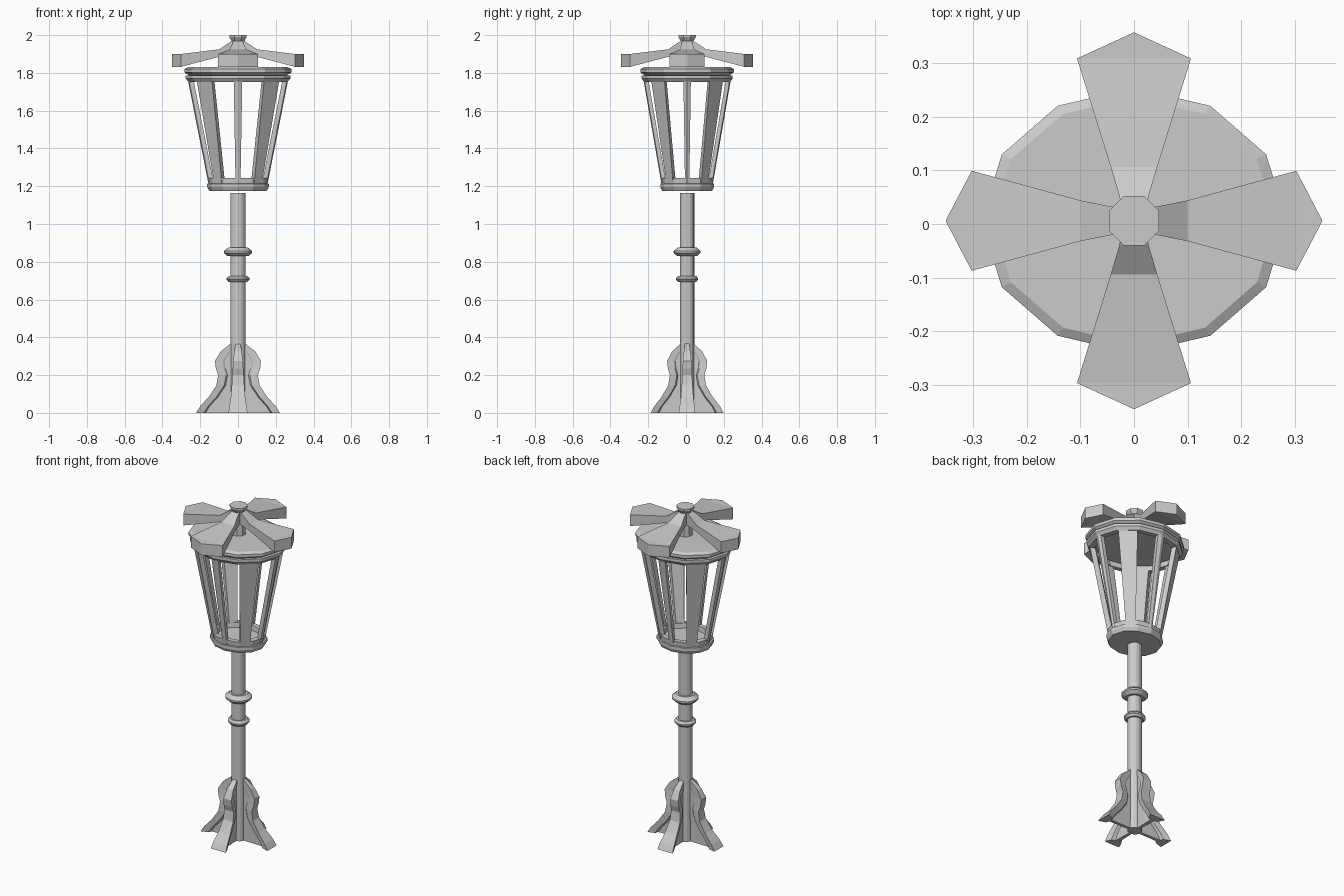
import bpy, bmesh
from math import cos, sin, pi, radians

if "Cube" in bpy.data.objects:
    bpy.data.objects.remove(bpy.data.objects["Cube"])

CY = 0.006      # small offset of the whole lamp in y
SQ = 0.87       # lamp is slightly flattened in y


def finish(name, bm):
    bmesh.ops.recalc_face_normals(bm, faces=bm.faces)
    me = bpy.data.meshes.new(name)
    bm.to_mesh(me)
    bm.free()
    ob = bpy.data.objects.new(name, me)
    bpy.context.collection.objects.link(ob)
    return ob


def loft(name, rings, angle=0, sy=1.0, loop=False):
    """Skin a list of equal-length point rings, turned by angle, then scaled in y."""
    bm = bmesh.new()
    c, s = cos(angle), sin(angle)
    rows = [[bm.verts.new((x * c - y * s, (x * s + y * c) * sy + CY, z))
             for x, y, z in ring] for ring in rings]
    n = len(rows[0])
    pairs = list(zip(rows, rows[1:]))
    if loop:
        pairs.append((rows[-1], rows[0]))
    for a, b in pairs:
        for i in range(n):
            j = (i + 1) % n
            bm.faces.new((a[i], a[j], b[j], b[i]))
    if not loop:
        bm.faces.new(rows[0])
        bm.faces.new(rows[-1])
    return finish(name, bm)


def lathe(name, profile, n=12, sy=SQ, loop=False, turn=0):
    rings = [[(r * cos(2 * pi * i / n), r * sin(2 * pi * i / n), z) for i in range(n)]
             for r, z in profile]
    return loft(name, rings, turn, sy, loop)


# Pole and its two collars
lathe("pole", [(.04, 0), (.04, 1.163)], 16, 0.95)
lathe("upper_collar", [(.042, .83), (.055, .83), (.075, .847), (.075, .857),
                       (.052, .876), (.042, .876)], 16, 0.95)
lathe("lower_collar", [(.042, .693), (.05, .693), (.061, .705), (.061, .713),
                       (.05, .725), (.042, .725)], 16, 0.95)

# Four base legs: wide outer rim, thin inner web (height, reach, half width)
leg = [(0, .222, .05), (.035, .2, .046), (.085, .155, .038), (.145, .115, .033),
       (.2, .105, .03), (.235, .117, .028), (.275, .122, .026), (.325, .092, .02),
       (.35, .06, .016), (.37, .035, .012)]
for k in range(4):
    rings = []
    for z, r, w in leg:
        inner = max(r - .05, .02)
        half = [(0, .008), (inner, .012), (inner + .008, w * .7), (r, w)]
        rings.append([(x, y, z) for x, y in half] + [(x, -y, z) for x, y in reversed(half)])
    loft(f"base_leg_{k + 1}", rings, k * pi / 2, SQ)

# Lantern floor and lower frame ring
lathe("lantern_floor", [(.152, 1.176), (.163, 1.195), (.163, 1.213), (.15, 1.215)])
lathe("lower_frame", [(.153, 1.213), (.157, 1.243), (.125, 1.243), (.12, 1.213)], loop=True)

# Upper frame ring and lid
lathe("upper_frame", [(.262, 1.752), (.277, 1.77), (.277, 1.787), (.235, 1.787),
                      (.23, 1.752)], loop=True)
lathe("lantern_lid", [(.255, 1.785), (.272, 1.795), (.284, 1.803), (.284, 1.82), (.264, 1.83)])

# Lantern uprights: wide panels on the diagonals, slim ridged bars between
for k in range(4):
    rings = [[(r, -w, z), (r, w, z), (r - .03, w * .8, z), (r - .03, -w * .8, z)]
             for r, w, z in ((.148, .028, 1.205), (.257, .058, 1.785))]
    loft(f"wide_upright_{k + 1}", rings, pi / 4 + k * pi / 2, SQ)
    rings = [[(r - .006, -w, z), (r, 0, z), (r - .006, w, z), (r - .03, w, z), (r - .03, -w, z)]
             for r, w, z in ((.155, .013, 1.205), (.27, .023, 1.785))]
    loft(f"slim_upright_{k + 1}", rings, k * pi / 2, SQ)

# Finial post on the lid
lathe("finial_post", [(.04, 1.825), (.034, 1.965), (.05, 1.99), (.05, 2.0)], 8, 1, turn=pi / 8)

# Four pointed roof blades (reach, half width, top, bottom)
for k in range(4):
    wide = .1 if k % 2 == 0 else .114
    blade = [(.025, .024, 1.972, 1.9), (.045, .027, 1.962, 1.895), (.1, .38 * wide, 1.925, 1.885),
             (.302, .93 * wide, 1.9, 1.832), (.35, .0015, 1.9, 1.832)]
    rings = [[(r, -w, b), (r, w, b), (r, w, t), (r, -w, t)] for r, w, t, b in blade]
    loft(f"roof_blade_{k + 1}", rings, k * pi / 2)
